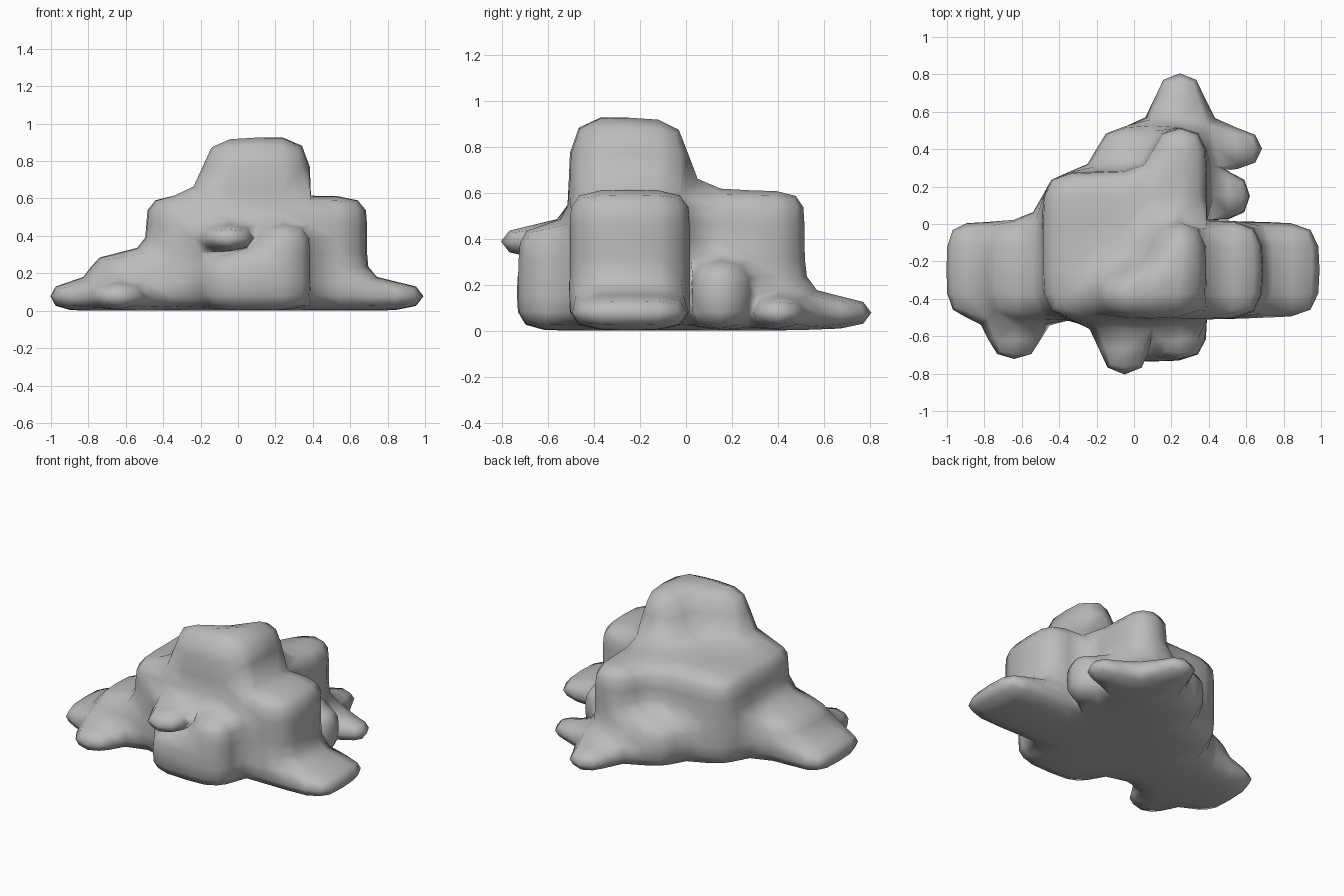
import bpy
import bmesh
from mathutils import Vector

default = bpy.data.objects.get("Cube")
if default:
    bpy.data.objects.remove(default, do_unlink=True)

# Cage levels shared by every part
X0, X1, X2, X3 = -0.49, -0.20, 0.10, 0.39
Y0, Y1, Y2, Y3, Y4 = -0.51, -0.245, 0.02, 0.28, 0.525
Z0, Z1, Z2, Z3, Z4 = 0.0, 0.155, 0.31, 0.465, 0.615
XL, XR = -0.79, 0.69
EPS = 1e-4

bm = bmesh.new()


def core_block():
    """Central boulder, cut into cells along the levels."""
    bmesh.ops.create_cube(bm, size=1)
    low, high = Vector((X0, Y0, Z0)), Vector((X3, Y3, Z4))
    for v in bm.verts:
        v.co = Vector([l + (c + 0.5) * (h - l) for l, h, c in zip(low, high, v.co)])
    for axis, levels in enumerate(((X1, X2), (Y1, Y2), (Z1, Z2, Z3))):
        normal = Vector([float(i == axis) for i in range(3)])
        for level in levels:
            bmesh.ops.bisect_plane(bm, geom=bm.verts[:] + bm.edges[:] + bm.faces[:],
                                   plane_co=normal * level, plane_no=normal)


def grow(axis, start, end, *boxes):
    """Extrude the faces on one plane whose centres fall in the given ranges."""
    sign = 1 if end > start else -1
    others = [i for i in range(3) if i != axis]
    bm.normal_update()
    picked = []
    for f in bm.faces:
        c = f.calc_center_median()
        if f.normal[axis] * sign < 0.9 or abs(c[axis] - start) > EPS:
            continue
        a, b = c[others[0]], c[others[1]]
        if any(a0 < a < a1 and b0 < b < b1 for a0, a1, b0, b1 in boxes):
            picked.append(f)
    result = bmesh.ops.extrude_face_region(bm, geom=picked)
    for item in result["geom"]:
        if isinstance(item, bmesh.types.BMVert):
            item.co[axis] = end
    leftover = [f for f in picked if f.is_valid]
    if leftover:
        bmesh.ops.delete(bm, geom=leftover, context='FACES')


core_block()

# Back column with its lower shoulder, and the back toe
grow(1, Y3, Y4, (X2, X3, Z0, Z4), (X1, X2, Z0, Z2))
grow(1, Y4, 0.83, (X2, X3, Z0, Z1))
# Peak
grow(2, Z4, 0.936, (X1, X2, Y0, Y1), (X2, X3, Y0, Y2))
# Left-hand steps and their front toe
grow(0, X0, XL, (Y0, Y2, Z0, Z2))
grow(0, XL, -1.012, (Y0, Y2, Z0, Z1))
grow(1, Y0, -0.74, (XL, X0, Z0, Z1))
# Front block and overhanging ledge
grow(1, Y0, -0.735, (X1, X3, Z0, Z2), (X2, X3, Z2, Z3))
grow(1, Y0, -0.83, (X1, X2, Z2, Z3))
# Right-hand block, its toe and the two smaller lumps behind it
grow(0, X3, XR, (Y0, Y2, Z0, Z4))
grow(0, XR, 1.005, (Y0, Y2, Z0, Z1))
grow(0, X3, 0.63, (Y2, Y3, Z0, Z2))
grow(0, X3, 0.71, (Y3, Y4, Z0, Z1))

# Tight seam where the right-hand block meets the core
crease = bm.edges.layers.float.get("crease_edge") or bm.edges.layers.float.new("crease_edge")


def near(value, *levels):
    return any(abs(value - level) < EPS for level in levels)


for e in bm.edges:
    m = (e.verts[0].co + e.verts[1].co) / 2
    on_plane = all(near(v.co.x, X3) for v in e.verts)
    inside = Y0 - EPS < m.y < Y2 + EPS and m.z < Z4 + EPS
    if on_plane and inside and (near(m.y, Y0, Y2) or near(m.z, Z0, Z4)):
        e[crease] = 1.0

bmesh.ops.recalc_face_normals(bm, faces=bm.faces[:])
mesh = bpy.data.meshes.new("rock")
bm.to_mesh(mesh)
bm.free()

rock = bpy.data.objects.new("rock", mesh)
bpy.context.collection.objects.link(rock)
for p in mesh.polygons:
    p.use_smooth = True

# Soften the cage
soften = rock.modifiers.new("soften", 'SUBSURF')
soften.levels = soften.render_levels = 1

# Stone colour
stone = bpy.data.materials.new("grey stone")
stone.use_nodes = True
grey = (0.5, 0.5, 0.5, 1.0)
stone.diffuse_color = grey
stone.node_tree.nodes["Principled BSDF"].inputs["Base Color"].default_value = grey
mesh.materials.append(stone)
